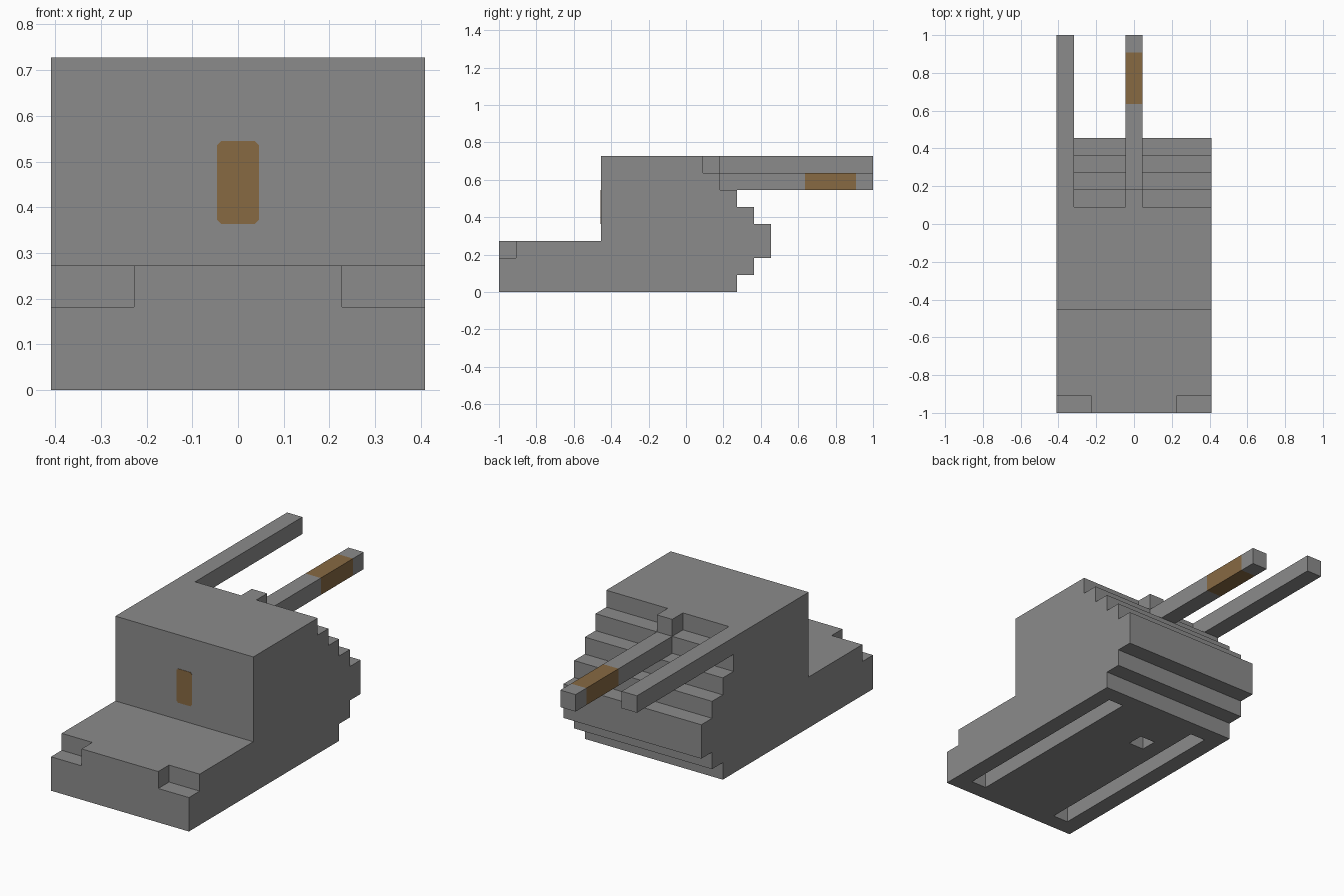
import bpy
import bmesh
from mathutils import Vector

U = 1 / 11  # one block

if "Cube" in bpy.data.objects:
    bpy.data.objects.remove(bpy.data.objects["Cube"], do_unlink=True)


def material(name, rgb):
    mat = bpy.data.materials.new(name)
    mat.use_nodes = True
    mat.diffuse_color = (*rgb, 1)
    mat.node_tree.nodes["Principled BSDF"].inputs["Base Color"].default_value = (*rgb, 1)
    return mat


grey = material("stone_grey", (0.26, 0.26, 0.26))
brown = material("wood_brown", (0.245, 0.143, 0.055))


def finish(name, bm, *mats):
    bmesh.ops.recalc_face_normals(bm, faces=bm.faces)
    mesh = bpy.data.meshes.new(name)
    bm.to_mesh(mesh)
    bm.free()
    obj = bpy.data.objects.new(name, mesh)
    bpy.context.collection.objects.link(obj)
    for mat in mats:
        mesh.materials.append(mat)
    return obj


def box_mesh(xs, ys, zs):
    """Box from (min, max) ranges in blocks."""
    bm = bmesh.new()
    bmesh.ops.create_cube(bm, size=1)
    for v in bm.verts:
        v.co = Vector([r[c > 0] * U for r, c in zip((xs, ys, zs), v.co)])
    return bm


def prism(name, points, offset, mat):
    """Extrude a flat outline by an offset."""
    bm = bmesh.new()
    face = bm.faces.new([bm.verts.new(p) for p in points])
    moved = bmesh.ops.extrude_face_region(bm, geom=[face], use_keep_orig=True)["geom"]
    bmesh.ops.translate(bm, vec=offset,
                        verts=[g for g in moved if isinstance(g, bmesh.types.BMVert)])
    return finish(name, bm, mat)


# Body: low front deck, tall cab and stepped back, extruded across the width
outline = [(-11, 0), (-11, 3), (-5, 3), (-5, 8)]
step_ends = [3, 4, 5, 5, 4, 3, 2, 1]
for level in reversed(range(8)):
    for z in (level + 1, level):
        if (step_ends[level], z) != (5, 3):
            outline.append((step_ends[level], z))
body = prism("body", [(-4.5 * U, y * U, z * U) for y, z in outline], (9 * U, 0, 0), grey)

# Recesses: deck corner notches, underside grooves and a small socket
cuts = [((-1.5, -0.5), (-1, 0), (-0.5, 1))]
for s in (-1, 1):
    cuts.append((sorted((2.5 * s, 5 * s)), (-11.5, -10), (2, 3.5)))
    cuts.append((sorted((2.5 * s, 3.5 * s)), (-10, 2), (-0.5, 1)))
for cut in cuts:
    cutter = finish("cutter", box_mesh(*cut))
    cutter.hide_render = True
    mod = body.modifiers.new("recess", "BOOLEAN")
    mod.operation = "DIFFERENCE"
    mod.solver = "EXACT"
    mod.object = cutter
    bpy.context.view_layer.objects.active = body
    bpy.ops.object.modifier_apply(modifier=mod.name)
    bpy.data.objects.remove(cutter, do_unlink=True)

# Notches are two blocks wide at the deck corners
for v in body.data.vertices:
    if v.co.y < -9.5 * U and v.co.z > 1.5 * U and abs(abs(v.co.x) - 2.5 * U) < 0.01:
        v.co.x = 2.5 * U if v.co.x > 0 else -2.5 * U

# Rear arm and the nub above the centre bar
finish("side_arm", box_mesh((-4.5, -3.5), (1, 11), (7, 8)), grey)
finish("bar_mount", box_mesh((-0.5, 0.5), (1, 2), (7, 8)), grey)

# Centre bar with a brown band near its tip
bm = box_mesh((-0.5, 0.5), (2, 11), (6, 7))
for y in (7, 10):
    bmesh.ops.bisect_plane(bm, geom=bm.verts[:] + bm.edges[:] + bm.faces[:],
                           plane_co=(0, y * U, 0), plane_no=(0, 1, 0))
for f in bm.faces:
    f.material_index = int(7 < f.calc_center_median().y / U < 10)
finish("centre_bar", bm, grey, brown)

# Brown panel with clipped corners on the cab front
half_w, half_h, clip = 0.5 * U, U, 0.009
corners = []
for sx, sz in ((1, 1), (-1, 1), (-1, -1), (1, -1)):
    pair = [(sx * half_w, sz * (half_h - clip)), (sx * (half_w - clip), sz * half_h)]
    corners += pair if sx == sz else pair[::-1]
prism("front_panel", [(x, -5 * U, 5 * U + z) for x, z in corners], (0, -0.002, 0), brown)
